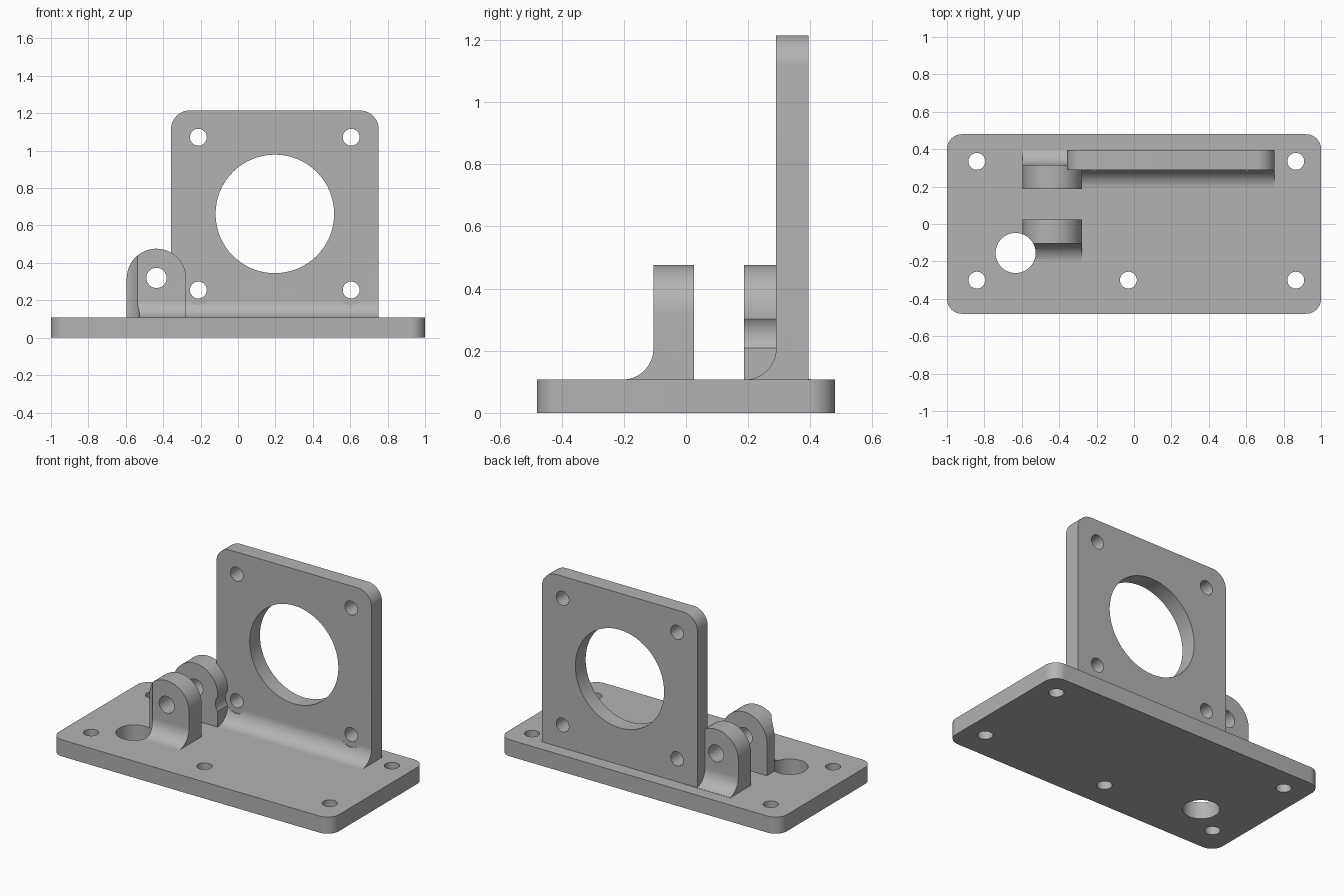
import bpy, bmesh, math

if "Cube" in bpy.data.objects:
    bpy.data.objects.remove(bpy.data.objects["Cube"], do_unlink=True)

grey = bpy.data.materials.new("plain grey")
grey.use_nodes = True
GREY = (0.45, 0.45, 0.45, 1)
grey.diffuse_color = GREY
grey.node_tree.nodes["Principled BSDF"].inputs["Base Color"].default_value = GREY

BASE_TOP = 0.107
FILLET = 0.1


def arc(cx, cy, r, start, end, steps=16):
    """Points along an arc, angles in degrees."""
    angles = [math.radians(start + (end - start) * i / steps) for i in range(steps + 1)]
    return [(cx + r * math.cos(a), cy + r * math.sin(a)) for a in angles]


def circle(cx, cy, r):
    return arc(cx, cy, r, 0, 360, 64)[:-1]


def prism(name, outline, axis, low, high):
    """Extrude a flat outline along the named axis."""
    place = {"x": lambda u, v, d: (d, u, v),
             "y": lambda u, v, d: (u, d, v),
             "z": lambda u, v, d: (u, v, d)}[axis]
    bm = bmesh.new()
    rings = [[bm.verts.new(place(u, v, d)) for u, v in outline] for d in (low, high)]
    for ring in rings:
        bm.faces.new(ring)
    n = len(outline)
    for i in range(n):
        j = (i + 1) % n
        bm.faces.new((rings[0][i], rings[0][j], rings[1][j], rings[1][i]))
    bmesh.ops.recalc_face_normals(bm, faces=bm.faces)
    mesh = bpy.data.meshes.new(name)
    bm.to_mesh(mesh)
    bm.free()
    mesh.materials.append(grey)
    obj = bpy.data.objects.new(name, mesh)
    bpy.context.collection.objects.link(obj)
    return obj


def combine(obj, operation, tools):
    """Apply booleans with each tool in turn."""
    for tool in tools:
        tool.hide_render = True
        mod = obj.modifiers.new("cut", "BOOLEAN")
        mod.operation = operation
        mod.solver = "EXACT"
        mod.object = tool
        bpy.context.view_layer.objects.active = obj
        bpy.ops.object.modifier_apply(modifier=mod.name)


def discard(tools):
    for tool in tools:
        bpy.data.objects.remove(tool, do_unlink=True)


def upright(name, profile, outline, x_range, y_range):
    """Side profile trimmed to a front outline."""
    part = prism(name, profile, "x", *x_range)
    trim = prism("trim", outline, "y", *y_range)
    combine(part, "INTERSECT", [trim])
    discard([trim])
    return part


def footed_profile(face, back, top):
    """Wall section with a concave fillet at the foot of its face."""
    side = 1 if face > back else -1
    centre = face + side * FILLET
    end = (180, 270) if side > 0 else (0, -90)
    return ([(back, BASE_TOP), (back, top), (face, top)]
            + arc(centre, BASE_TOP + FILLET, FILLET, *end))


# Base plate with rounded corners
r = 0.08
base = prism("base_plate",
             arc(1 - r, 0.48 - r, r, 0, 90) + arc(r - 1, 0.48 - r, r, 90, 180)
             + arc(r - 1, r - 0.48, r, 180, 270) + arc(1 - r, r - 0.48, r, 270, 360),
             "z", 0, BASE_TOP)

# Upright motor plate with rounded top corners and filleted foot
left, right, top, r = 0.752, -0.358, 1.215, 0.1
plate_outline = ([(right, 0), (left, 0)] + arc(left - r, top - r, r, 0, 90)
                 + arc(right + r, top - r, r, 90, 180))
plate = upright("upright_plate", footed_profile(0.29, 0.395, 1.4),
                plate_outline, (-0.6, 1), (0, 0.6))

# Pair of round-topped hinge lugs, filleted on their outer faces
LUG_X, LUG_Z, LUG_R = -0.436, 0.317, 0.159
lug_outline = ([(LUG_X - LUG_R, 0), (LUG_X + LUG_R, 0)]
               + arc(LUG_X, LUG_Z, LUG_R, 0, 180, 32))
lugs = [upright(name, footed_profile(face, back, 0.6), lug_outline, (-1, 0), (-0.4, 0.4))
        for name, face, back in (("front_lug", -0.105, 0.025), ("rear_lug", 0.316, 0.187))]

# Base holes and the large access hole, which also bites into the front lug
screw_spots = [(-0.84, 0.335), (0.865, 0.335), (-0.84, -0.3), (0.865, -0.3), (-0.03, -0.3)]
base_holes = [prism("cutter", circle(x, y, 0.045), "z", -0.1, 0.3) for x, y in screw_spots]
access = prism("cutter", circle(-0.633, -0.155, 0.107), "z", -0.1, 0.7)
combine(base, "DIFFERENCE", base_holes + [access])
combine(lugs[0], "DIFFERENCE", [access])

# Hinge pin hole
pin = prism("cutter", circle(LUG_X, LUG_Z + 0.003, 0.054), "y", -0.4, 0.6)
for lug in lugs:
    combine(lug, "DIFFERENCE", [pin])

# Motor bore, screw holes and screw head clearance
bore = prism("cutter", circle(0.197, 0.662, 0.317), "y", 0, 0.6)
screws = [prism("cutter", circle(x, z, 0.045), "y", 0, 0.6)
          for x in (-0.212, 0.605) for z in (0.255, 1.072)]
heads = [prism("cutter", circle(x, 0.255, 0.08), "y", 0.1, 0.29) for x in (-0.212, 0.605)]
combine(plate, "DIFFERENCE", [bore] + screws + heads)
combine(lugs[1], "DIFFERENCE", heads[:1])
discard(base_holes + [access, pin, bore] + screws + heads)

# Smooth curved walls, keep edges sharp
bpy.ops.object.select_all(action="DESELECT")
for part in [base, plate] + lugs:
    part.select_set(True)
bpy.context.view_layer.objects.active = base
bpy.ops.object.shade_smooth_by_angle(angle=math.radians(30))
